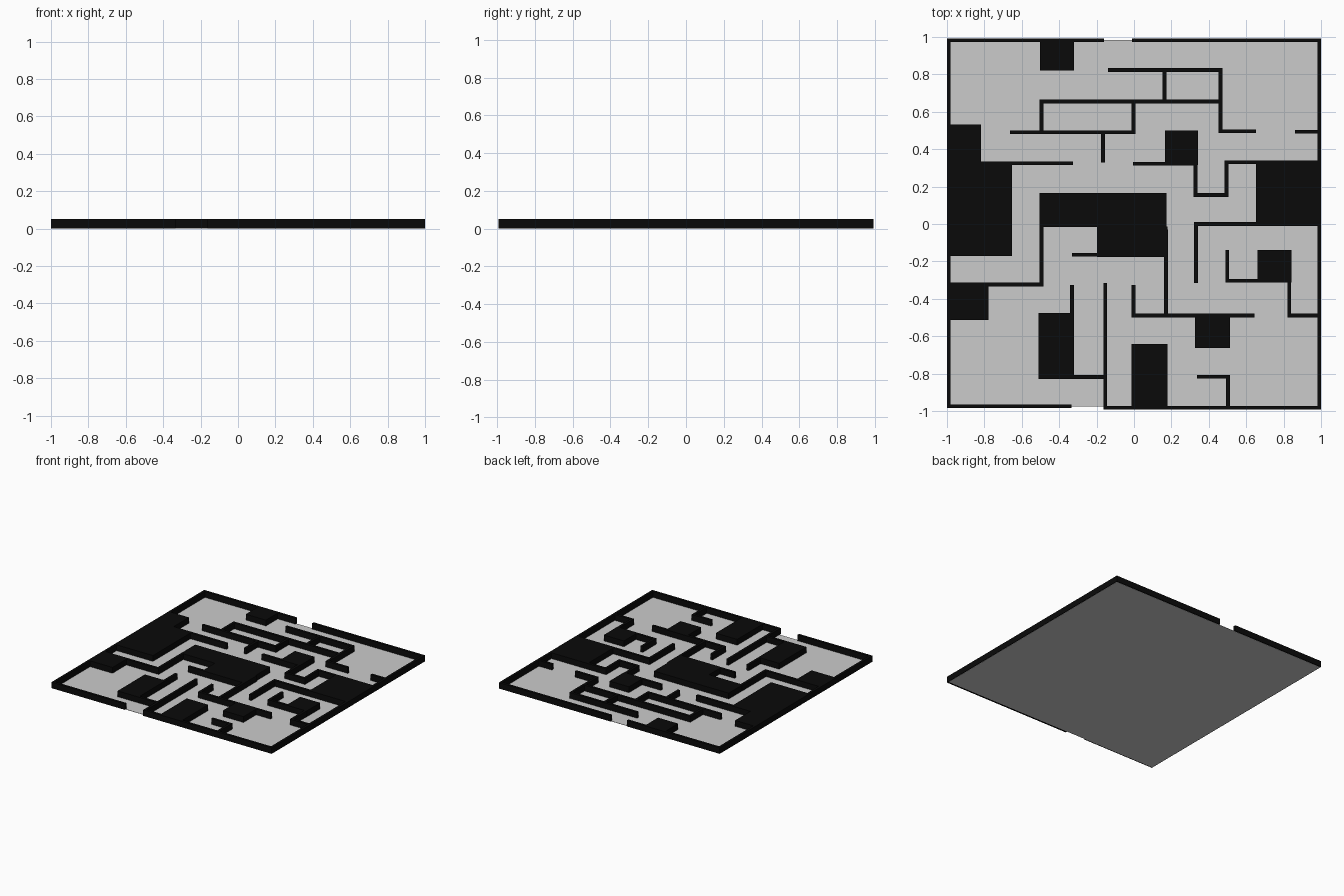
import bpy, bmesh
from mathutils import Matrix, Vector

T = 0.02             # wall thickness
Z0, Z1 = 0.001, 0.05  # wall bottom and top

black = bpy.data.materials.new("black_wall")
black.diffuse_color = (0.003, 0.003, 0.003, 1)


def add_box(bm, x0, x1, y0, y1, z0, z1):
    c = Vector(((x0 + x1) / 2, (y0 + y1) / 2, (z0 + z1) / 2))
    m = Matrix.Translation(c) @ Matrix.Diagonal((abs(x1 - x0), abs(y1 - y0), z1 - z0, 1))
    bmesh.ops.create_cube(bm, size=1, matrix=m)


def finish(name, bm, mat=None):
    me = bpy.data.meshes.new(name)
    bm.to_mesh(me)
    bm.free()
    ob = bpy.data.objects.new(name, me)
    bpy.context.collection.objects.link(ob)
    if mat:
        me.materials.append(mat)


def wall(name, pts):
    """Axis-aligned wall along a path; free ends stay, corners are filled."""
    bm = bmesh.new()
    for i, (a, b) in enumerate(zip(pts, pts[1:])):
        a, b = Vector(a), Vector(b)
        d = (b - a).normalized()
        if i > 0:
            a -= d * T / 2
        if i < len(pts) - 2:
            b += d * T / 2
        n = Vector((abs(d.y), abs(d.x))) * T / 2
        add_box(bm, min(a.x, b.x) - n.x, max(a.x, b.x) + n.x,
                min(a.y, b.y) - n.y, max(a.y, b.y) + n.y, Z0, Z1)
    finish(name, bm, black)


# floor sheet
bm = bmesh.new()
add_box(bm, -0.995, 0.995, -0.975, 0.985, 0, 0.002)
finish("floor", bm)

# outer walls with two doorways
wall("outer_wall_left", [(-.16, .982), (-.99, .982), (-.99, -.974), (-.335, -.974)])
wall("outer_wall_right", [(-.01, .982), (.99, .982), (.99, -.982), (-.154, -.982), (-.154, -.315)])

# inner walls, back half
back = [
    [(-.14, .823), (.463, .823), (.463, .496), (.653, .496)],
    [(.163, .82), (.163, .655)],
    [(.46, .655), (-.495, .655), (-.495, .493)],
    [(-.664, .491), (-.003, .491), (-.003, .655)],
    [(-.166, .49), (-.166, .33)],
    [(-.82, .325), (-.327, .325)],
    [(-.005, .322), (.329, .322), (.329, .155), (.495, .155), (.495, .33), (.99, .33)],
    [(.862, .493), (.99, .493)],
]
# inner walls, front half
front = [
    [(.99, 0), (.332, 0), (.332, -.315)],
    [(.498, -.138), (.498, -.304), (.83, -.304), (.83, -.489), (.99, -.489)],
    [(-.003, -.325), (-.003, -.489), (.643, -.489)],
    [(.171, -.03), (.171, -.489)],
    [(.337, -.816), (.503, -.816), (.503, -.98)],
    [(-.332, -.165), (-.18, -.165)],
    [(-.495, 0), (-.495, -.324), (-.99, -.324)],
    [(-.332, -.325), (-.332, -.49)],
    [(-.33, -.818), (-.154, -.818)],
]
for i, p in enumerate(back + front):
    wall(f"inner_wall_{i + 1}", p)

# solid blocks: x0, x1, y0, y1
blocks = [
    (-.503, -.321, .82, .987), (-1, -.817, .317, .531), (-1, -.651, -.17, .33),
    (-1, -.777, -.513, -.316), (.166, .342, .315, .5), (.653, 1, -.01, .338),
    (.659, .841, -.312, -.138), (-.504, .173, -.015, .167), (-.198, .18, -.176, -.014),
    (-.51, -.322, -.828, -.476), (-.014, .179, -.99, -.642), (.327, .514, -.663, -.481),
]
for i, (x0, x1, y0, y1) in enumerate(blocks):
    bm = bmesh.new()
    add_box(bm, x0, x1, y0, y1, Z0, Z1)
    finish(f"solid_block_{i + 1}", bm, black)
